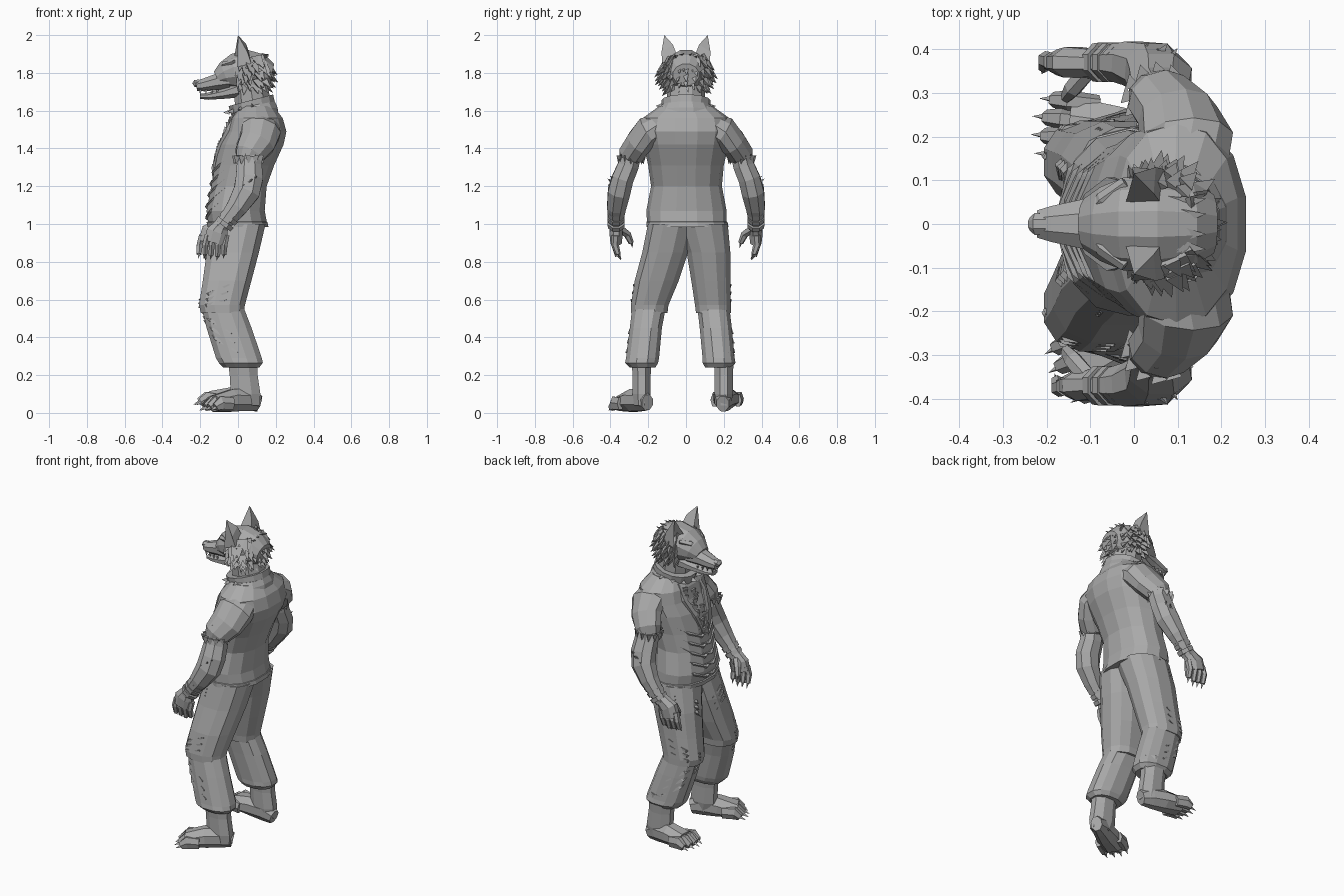
import bpy, bmesh, math, random
from mathutils import Vector

random.seed(4)
cube = bpy.data.objects.get("Cube")
if cube:
    bpy.data.objects.remove(cube)

GREY = (.4, .4, .4, 1)
grey = bpy.data.materials.new("plain grey")
grey.use_nodes = True
grey.diffuse_color = GREY
grey.node_tree.nodes["Principled BSDF"].inputs["Base Color"].default_value = GREY
SIDES = {"right": -1, "left": 1}


def build(name, verts, faces):
    mesh = bpy.data.meshes.new(name)
    mesh.from_pydata(verts, [], faces)
    bm = bmesh.new()
    bm.from_mesh(mesh)
    bmesh.ops.recalc_face_normals(bm, faces=bm.faces)
    bm.to_mesh(mesh)
    bm.free()
    mesh.materials.append(grey)
    bpy.context.collection.objects.link(bpy.data.objects.new(name, mesh))


def loft(name, rows, sides=10, flat=False, power=1.0):
    """Rings of (x, y, z, depth radius, width radius) joined along their path."""
    centres = [Vector(r[:3]) for r in rows]
    verts, faces, last = [], [], len(rows) - 1
    for i, row in enumerate(rows):
        u, v = Vector((1, 0, 0)), Vector((0, 1, 0))
        if not flat:
            t = (centres[min(i + 1, last)] - centres[max(i - 1, 0)]).normalized()
            v = (v - t * v.dot(t)).normalized()
            u = v.cross(t)
        for k in range(sides):
            angle = math.tau * (k + .5) / sides
            c, s = math.cos(angle), math.sin(angle)
            c, s = math.copysign(abs(c) ** power, c), math.copysign(abs(s) ** power, s)
            verts.append(centres[i] + u * row[3] * c + v * row[4] * s)
    for i in range(last):
        for k in range(sides):
            a, b = i * sides + k, i * sides + (k + 1) % sides
            faces.append((a, b, b + sides, a + sides))
    faces += [tuple(range(sides)), tuple(range(last * sides, (last + 1) * sides))]
    build(name, verts, faces)


def extents(rows):
    """Turn (front, back, right, left, z) rows into loft rows."""
    return [((f + b) / 2, (r + l) / 2, z, (b - f) / 2, (l - r) / 2) for f, b, r, l, z in rows]


def flip(rows, s):
    return [(r[0], r[1] * s, *r[2:]) for r in rows]


def surface(rows, angle, z):
    """Point on a flat loft, with the angle measured from its front."""
    for p, q in zip(rows, rows[1:]):
        if min(p[2], q[2]) <= z <= max(p[2], q[2]):
            f = (z - p[2]) / (q[2] - p[2])
            x, y, _, a, b = [m + (n - m) * f for m, n in zip(p, q)]
            return Vector((x - a * math.cos(angle), y + b * math.sin(angle), z))


def ridge(name, rows, path, wide=.012):
    """Cloth fold lying on a loft."""
    size = [wide * .4] + [wide] * (len(path) - 2) + [wide * .4]
    loft(name, [(*surface(rows, a, z), w, w) for (a, z), w in zip(path, size)], 4)


def spikes(name, items):
    """Three-sided points from (base, direction, length, radius)."""
    verts, faces = [], []
    for base, way, length, radius in items:
        base, way = Vector(base), Vector(way).normalized()
        u = way.orthogonal().normalized()
        w, n = way.cross(u), len(verts)
        for k in range(3):
            angle = math.tau * k / 3
            verts.append(base + radius * (u * math.cos(angle) + w * math.sin(angle)))
        verts.append(base + way * length)
        faces += [(n, n + 1, n + 2), (n, n + 1, n + 3), (n + 1, n + 2, n + 3), (n + 2, n, n + 3)]
    build(name, verts, faces)


def around(centre, rx, ry, count):
    for k in range(count):
        c, s = math.cos(math.tau * k / count), math.sin(math.tau * k / count)
        yield Vector((centre[0] + rx * c, centre[1] + ry * s, centre[2])), Vector((c, s, 0))


# Shirt body
torso = extents([
    (-.16, .16, -.205, .215, .99), (-.17, .145, -.21, .215, 1.07), (-.145, .155, -.185, .19, 1.2),
    (-.125, .195, -.2, .2, 1.31), (-.1, .245, -.225, .225, 1.42), (-.065, .26, -.24, .24, 1.49),
    (-.045, .24, -.23, .23, 1.56), (0, .19, -.14, .14, 1.625)])
loft("shirt", torso, 14, True, .9)
loft("shirt_hem", extents([(-.165, .165, -.21, .225, .985), (-.17, .16, -.21, .22, 1.01),
                           (-.15, .14, -.2, .2, 1.02)]), 14, True, .9)

# Open lapels, swagged folds and chest fur
for side, s in SIDES.items():
    ridge(side + "_lapel", torso, [(s * .5, 1.59), (s * .4, 1.5), (s * .25, 1.4), (s * .05, 1.28)], .02)
    for k in range(5):
        z = 1.03 + k * .06
        ridge(f"{side}_shirt_fold_{k}", torso,
              [(s * 1.1, z + .1), (s * .6, z + .04), (s * .15, z), (-s * .2, z + .02)], .011)
for_fur = [1.3 + .014 * k for k in range(20)]
spikes("chest_fur", [(surface(torso, random.uniform(-1, 1) * (z - 1.2) * 1.1, z),
                      (-.12, random.uniform(-.3, .3), -1), .07, .02) for z in for_fur])

# Trousers, with the lower legs tucked under the knee seams
thighs = {
    "right": [(-.14, .15, -.205, .05, 1), (-.17, .115, -.235, .015, .85), (-.19, .075, -.275, -.035, .7),
              (-.21, .04, -.295, -.09, .57), (-.2, .035, -.295, -.095, .53)],
    "left": [(-.14, .15, -.05, .225, 1), (-.17, .115, 0, .238, .85), (-.19, .075, .025, .238, .7),
             (-.21, .04, .045, .24, .57), (-.2, .035, .05, .24, .53)]}
calves = {
    "right": [(-.2, .025, -.285, -.1, .58), (-.17, .075, -.3, -.125, .45), (-.12, .13, -.32, -.14, .29),
              (-.105, .135, -.325, -.145, .265), (-.08, .115, -.3, -.16, .24)],
    "left": [(-.2, .025, .055, .23, .58), (-.17, .075, .07, .245, .45), (-.12, .13, .085, .26, .29),
             (-.105, .135, .085, .265, .265), (-.08, .115, .1, .245, .24)]}
loft("trouser_seat", extents([(-.09, .03, -.06, .07, .86), (-.12, .09, -.12, .13, .93),
                              (-.13, .13, -.18, .19, 1.02)]), 12, True)
for side, s in SIDES.items():
    thigh, calf = extents(thighs[side]), extents(calves[side])
    loft(side + "_thigh", thigh, 12, True, .85)
    loft(side + "_calf", calf, 12, True, .85)
    for k in range(3):
        ridge(f"{side}_knee_crease_{k}", thigh, [(s * 1.7, .68 - .04 * k), (s * .9, .63 - .03 * k),
                                                 (s * .1, .6 - .02 * k)])
        ridge(f"{side}_calf_crease_{k}", calf, [(0, .53 - .02 * k), (s * .8, .49 - .05 * k),
                                                (s * 1.6, .42 - .05 * k)])
        ridge(f"{side}_hip_crease_{k}", thigh, [(-s * .5, .86 - .04 * k), (s * .1, .9 - .03 * k),
                                                (s * 1.1, .95 - .02 * k)])

# Shins, feet, toes and claws
ankles = {"right": (Vector((.05, -.235, 0)), Vector((-.13, -.33, 0))),
          "left": (Vector((.05, .2, 0)), Vector((-.17, .22, .025)))}
for side, (heel, ball) in ankles.items():
    ahead = (ball - heel).normalized()
    across = Vector((-ahead.y, ahead.x, 0)).normalized()
    loft(side + "_shin", [(heel.x - .03, heel.y, .32, .085, .06), (heel.x - .02, heel.y, .2, .08, .052),
                          (heel.x - .01, heel.y, .1, .085, .052), (heel.x, heel.y, .04, .07, .042)], 8, True)
    shape = ((-.065, .055, .045, .035), (0, .07, .065, .052), (.09, .066, .064, .066), (.2, .05, .046, .08))
    loft(side + "_foot", [(*(heel + ahead * d + Vector((0, 0, h))), a, b) for d, h, a, b in shape], 8)
    claws = []
    for k in range(4):
        off = (k - 1.5) * .042
        root = ball + across * off - ahead * (.015 + abs(off) * .3)
        loft(f"{side}_toe_{k}", [(*(root + ahead * d + Vector((0, 0, h))), a, b) for d, h, a, b in
                                 ((-.05, .05, .036, .02), (.02, .052, .04, .025), (.055, .03, .024, .018))], 6)
        claws.append((root + ahead * .05 + Vector((0, 0, .03)), ahead - Vector((0, 0, .5)), .04, .012))
    spikes(side + "_toe_claws", claws)

# Sleeves, arms, wraps, hands
for side, s in SIDES.items():
    loft(side + "_sleeve", flip([(.12, .13, 1.51, .1, .08), (.12, .195, 1.49, .11, .085), (.1, .25, 1.43, .1, .072),
                                 (.06, .287, 1.37, .082, .072), (.055, .292, 1.345, .07, .06)], s), 10)
    spikes(side + "_torn_edge", [(p, d * .15 - Vector((0, 0, 1)), .045, .022)
                                 for p, d in around((.055, s * .292, 1.36), .07, .06, 12)])
    loft(side + "_arm", flip([(.07, .28, 1.42, .06, .055), (.06, .305, 1.31, .072, .06), (.06, .335, 1.24, .078, .062),
                              (.045, .355, 1.17, .076, .064), (-.005, .368, 1.09, .06, .054),
                              (-.06, .37, 1.02, .045, .04), (-.095, .368, .98, .042, .038)], s), 8)
    for k in range(3):
        x, z = -.02 - .022 * k, 1.07 - .03 * k
        loft(f"{side}_wrist_wrap_{k}", flip([(x, .37, z, .056, .049), (x - .015, .37, z - .02, .053, .047)], s), 8)
    spikes(side + "_elbow_fur", [((.08 - .022 * k, s * (.375 + .012 * (k % 2)), 1.235 - .015 * k),
                                  (.5, s * .7, .5), .04, .014) for k in range(5)])
    shift = -.03 if s > 0 else 0
    loft(side + "_palm", flip([(-.085, .368, 1, .04, .034), (-.11 + shift, .37, .955, .062, .038),
                               (-.125 + shift, .37, .9, .06, .032)], s), 8)
    claws = []
    for k in range(4):
        x, tip = -.17 + shift + .034 * k, .84 - .005 * (k % 3)
        loft(f"{side}_finger_{k}", flip([(x + .008, .372, .94, .017, .022), (x - .003, .376, .89, .018, .02),
                                         (x - .006, .36, tip, .015, .015)], s), 6)
        claws.append(((x - .006, s * .36, tip + .005), (-.2, -s * .6, -1), .035, .011))
    loft(side + "_thumb", flip([(-.1, .36, .98, .024, .024), (-.14, .31, .945, .021, .021),
                                (-.155, .29, .9, .014, .014)], s), 6)
    claws.append(((-.155, s * .29, .905), (-.2, -s * .2, -1), .035, .011))
    spikes(side + "_finger_claws", claws)

# Neck, shirt collar and studded neckband, both higher at the back
loft("neck", [(.09, 0, 1.55, .1, .1), (.075, 0, 1.67, .1, .1), (.06, 0, 1.78, .09, .1)], 10, True)
loft("shirt_collar", [(.095, 0, 1.56, .125, .165), (.09, 0, 1.6, .125, .15), (.085, 0, 1.63, .115, .13)], 12)
loft("neckband", [(.085, 0, 1.59, .122, .128), (.068, 0, 1.655, .125, .13)], 14)
spikes("neckband_studs", [(p + Vector((0, 0, .035 * d.x)), d, .035, .016)
                          for p, d in around((.076, 0, 1.625), .12, .125, 12) if d.x < .5])

# Head, muzzle and open jaw
loft("head", [(.18, 0, 1.79, .06, .07), (.13, 0, 1.8, .1, .1), (.05, 0, 1.81, .115, .115),
              (-.02, 0, 1.805, .1, .11), (-.07, 0, 1.79, .072, .088), (-.11, 0, 1.77, .042, .06)], 12)
loft("muzzle", [(-.05, 0, 1.765, .06, .08), (-.12, 0, 1.75, .045, .06), (-.185, 0, 1.735, .036, .045),
                (-.22, 0, 1.73, .027, .034)], 8)
loft("nose", [(-.2, 0, 1.747, .02, .026), (-.225, 0, 1.743, .022, .027), (-.236, 0, 1.735, .013, .016)], 8)
loft("jaw", [(0, 0, 1.71, .045, .085), (-.08, 0, 1.69, .03, .062), (-.16, 0, 1.676, .02, .042),
             (-.2, 0, 1.676, .014, .028)], 8)
spikes("teeth", [((-.2 + .03 * k, s * (.025 + .006 * k), 1.712), (0, 0, -1), .03 - .006 * (k % 2), .009)
                 for s in SIDES.values() for k in range(4)])
for side, s in SIDES.items():
    loft(side + "_brow", flip([(-.095, .025, 1.815, .012, .016), (-.07, .055, 1.845, .018, .02),
                               (-.02, .095, 1.86, .01, .014)], s), 5)
    loft(side + "_eye", flip([(-.083, .056, 1.812, .01, .014), (-.063, .073, 1.815, .01, .014)], s), 6)
    # Hollow ear made of a wide outer shell with a folded front
    y = s * .085
    build(side + "_ear", [(-.02, s * .045, 1.88), (.06, s * .05, 1.9), (.07, s * .125, 1.85), (-.005, s * .13, 1.83),
                          (.025, y, 1.87), (0, s * .115, 2), (.045, s * .07, 1.95), (.05, s * .13, 1.91)],
          [(0, 1, 6, 5), (1, 2, 7, 6), (6, 7, 5), (2, 3, 5, 7), (0, 5, 4), (4, 5, 3), (0, 4, 3, 2, 1)])

# Fur: layered ruff on cheeks and nape, short tufts on the crown
fur = []
for layer in range(6):
    for k in range(15):
        a = (k / 14 - .5) * math.tau * .7 + random.uniform(-.1, .1)
        c, d = math.cos(a), math.sin(a)
        z = 1.885 - layer * .03 + random.uniform(-.01, .01)
        reach = .075 + .045 * math.sin(math.pi * (layer + .5) / 6)
        fur.append(((.06 + reach * .85 * c, reach * d, z), (c * .6 + .2, d * .7, -.7), random.uniform(.05, .075), .024))
spikes("ruff_fur", fur)
spikes("crown_fur", [((.028 * k, y, 1.895 - abs(y) * .3), (1, y * 3, .2), .055, .02)
                     for k in range(5) for y in (-.05, -.02, .02, .05)])
